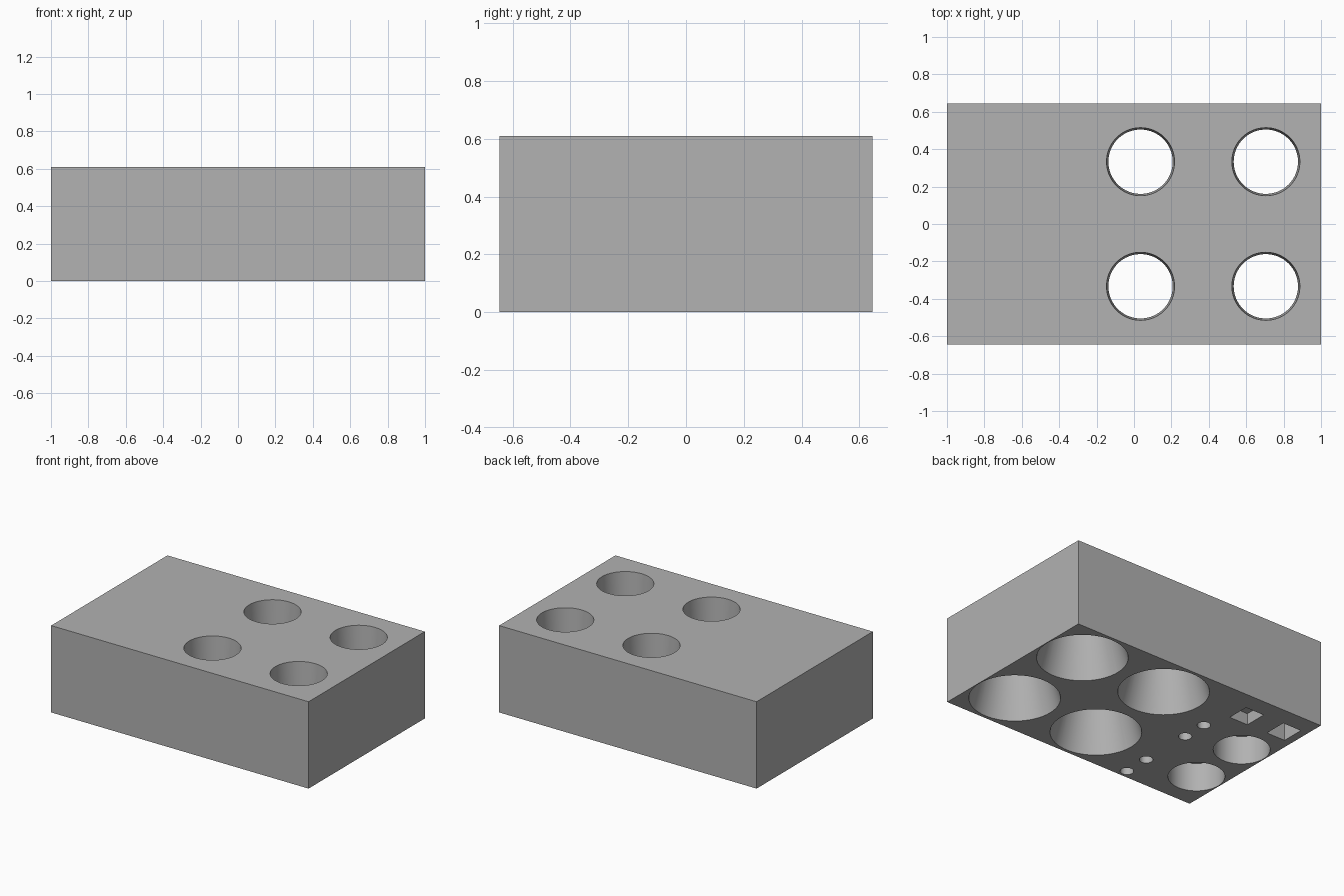
import bpy, bmesh, math

cube = bpy.data.objects.get("Cube")
if cube:
    bpy.data.objects.remove(cube, do_unlink=True)

W, D, H = 2.0, 1.29, 0.61      # block size
E = 0.02                       # how far cutters poke out of the block

grey = bpy.data.materials.new("plain grey")
grey.use_nodes = True
colour = (0.445, 0.445, 0.445, 1)
grey.diffuse_color = colour
grey.node_tree.nodes["Principled BSDF"].inputs["Base Color"].default_value = colour


def add_box(bm, x, y, sx, sy, z0, z1):
    verts = bmesh.ops.create_cube(bm, size=1)["verts"]
    bmesh.ops.scale(bm, vec=(sx, sy, z1 - z0), verts=verts)
    bmesh.ops.translate(bm, vec=(x, y, (z0 + z1) / 2), verts=verts)


def add_turned(bm, x, y, profile, sides):
    """Closed solid of revolution through (radius, z) pairs, listed upwards."""
    rings = []
    for r, z in profile:
        rings.append([bm.verts.new((x + r * math.cos(2 * math.pi * i / sides),
                                    y + r * math.sin(2 * math.pi * i / sides), z))
                      for i in range(sides)])
    for low, high in zip(rings, rings[1:]):
        for i in range(sides):
            j = (i + 1) % sides
            bm.faces.new((low[i], low[j], high[j], high[i]))
    bm.faces.new(rings[0][::-1])
    bm.faces.new(rings[-1])


def make_object(name, bm):
    mesh = bpy.data.meshes.new(name)
    bm.to_mesh(mesh)
    bm.free()
    mesh.materials.append(grey)
    obj = bpy.data.objects.new(name, mesh)
    bpy.context.scene.collection.objects.link(obj)
    return obj


# Solid block
bm = bmesh.new()
add_box(bm, 0, 0, W, D, 0, H)
block = make_object("holder_block", bm)

cut = bmesh.new()

# Four through holes: shallow tapered cup above, wide flared cone below
NECK_Z, NECK_R, TOP_R, BASE_R = 0.445, 0.172, 0.182, 0.29
base_slope = (BASE_R - NECK_R) / NECK_Z
top_slope = (TOP_R - NECK_R) / (H - NECK_Z)
flare = [(BASE_R + base_slope * E, -E), (NECK_R, NECK_Z), (TOP_R + top_slope * E, H + E)]
for x in (0.035, 0.705):
    for y in (-0.333, 0.333):
        add_turned(cut, x, y, flare, 64)

# Two round blind recesses underneath
for y in (0.09, -0.355):
    add_turned(cut, -0.813, y, [(0.18, -E), (0.18, 0.20)], 64)

# Four small pin holes underneath
for y in (0.172, -0.012, -0.395, -0.585):
    add_turned(cut, -0.432, y, [(0.043, -E), (0.043, 0.20)], 32)

# Two rectangular pockets underneath, one shallow and one deep
for x, depth in ((-0.565, 0.08), (-0.872, 0.20)):
    add_box(cut, x, 0.435, 0.145, 0.16, -E, depth)

cutter = make_object("hole_cutter", cut)
cutter.hide_render = True

# Cut the holes, bake the result and drop the cutter
mod = block.modifiers.new("holes", 'BOOLEAN')
mod.operation = 'DIFFERENCE'
mod.solver = 'EXACT'
mod.object = cutter
bpy.ops.object.select_all(action='DESELECT')
bpy.context.view_layer.objects.active = block
block.select_set(True)
bpy.ops.object.modifier_apply(modifier=mod.name)
bpy.data.objects.remove(cutter, do_unlink=True)

bpy.ops.object.shade_smooth_by_angle(angle=math.radians(15))
